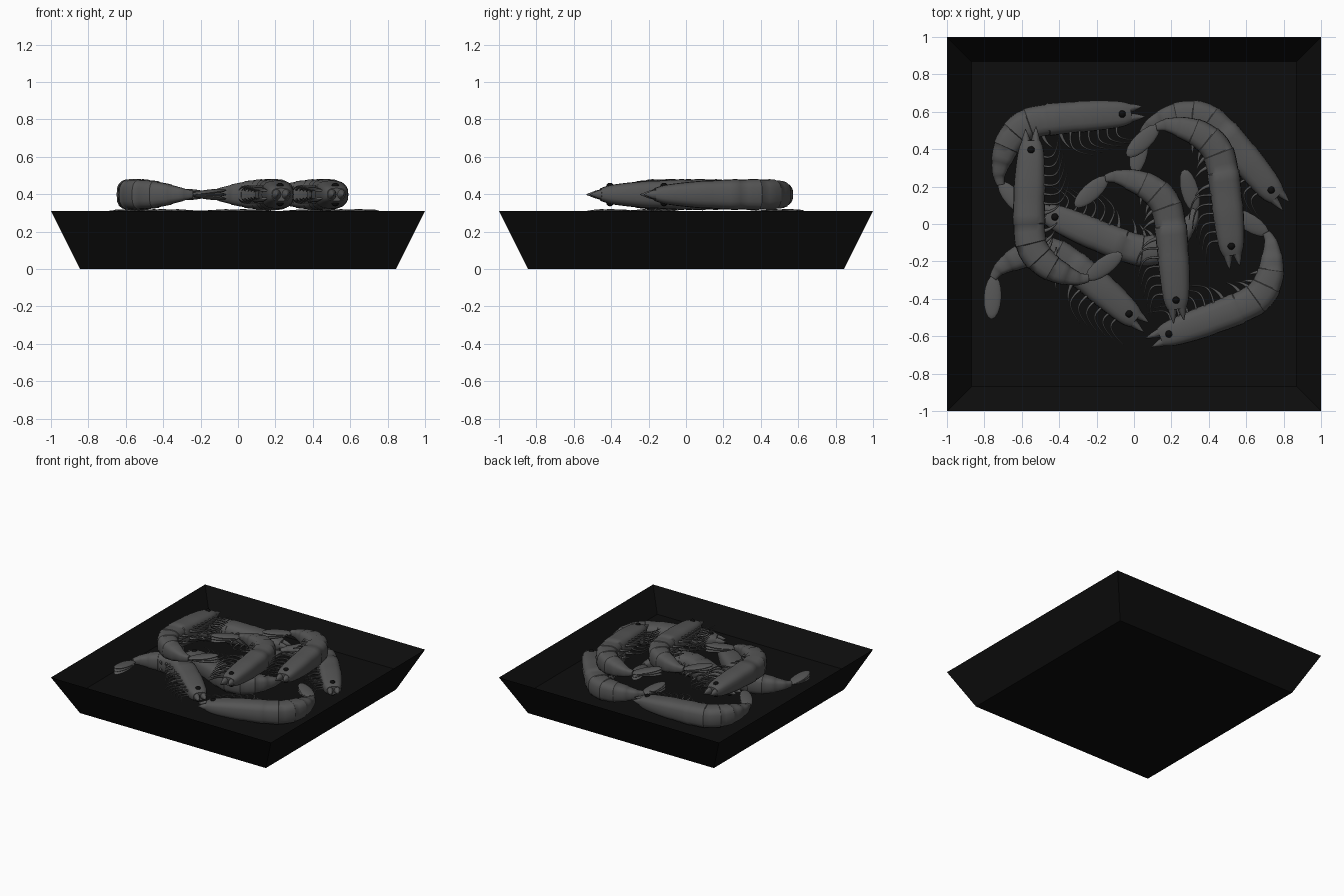
import bpy, bmesh, math
from mathutils import Matrix, Vector

if "Cube" in bpy.data.objects:
    bpy.data.objects.remove(bpy.data.objects["Cube"])


def material(name, v):
    m = bpy.data.materials.new(name)
    m.diffuse_color = (v, v, v, 1)
    m.use_nodes = True
    m.node_tree.nodes["Principled BSDF"].inputs["Base Color"].default_value = m.diffuse_color
    return m


BLACK = material("black", 0.004)
SHELL = material("shell_grey", 0.09)


def make_object(name, data, mat=None):
    ob = bpy.data.objects.new(name, data)
    bpy.context.collection.objects.link(ob)
    if mat and not data.materials:
        data.materials.append(mat)
    return ob


def mesh_from(bm, name, mat, smooth=True):
    bmesh.ops.recalc_face_normals(bm, faces=bm.faces)
    for f in bm.faces:
        f.smooth = smooth
    if smooth:
        for e in bm.edges:
            if len(e.link_faces) == 2 and e.calc_face_angle(0) > math.radians(40):
                e.smooth = False
    me = bpy.data.meshes.new(name)
    bm.to_mesh(me)
    bm.free()
    me.materials.append(mat)
    return me


def bridge(bm, rings):
    for a, b in zip(rings, rings[1:]):
        n = len(a)
        for i in range(n):
            bm.faces.new((a[i], a[(i + 1) % n], b[(i + 1) % n], b[i]))
    bm.faces.new(rings[0])
    bm.faces.new(rings[-1])


# tray: flared square dish with a sharp rim
bm = bmesh.new()
rings = [[bm.verts.new((sx * h, sy * h, z)) for sx, sy in ((-1, -1), (1, -1), (1, 1), (-1, 1))]
         for h, z in ((0.845, 0), (1, 0.31), (0.87, 0.15))]
bridge(bm, rings)
make_object("tray", mesh_from(bm, "tray", BLACK, False))

# shrimp spine, eye at the origin: x, y, half width, half height
SPINE = [(0.0, 0.05, 0.05, 0.034), (0.0, 0.0, 0.068, 0.05), (-0.005, -0.10, 0.079, 0.064),
         (-0.01, -0.25, 0.086, 0.077), (-0.01, -0.42, 0.086, 0.082), (0.01, -0.53, 0.084, 0.082),
         (0.08, -0.612, 0.076, 0.077), (0.165, -0.66, 0.06, 0.06), (0.25, -0.688, 0.036, 0.036),
         (0.31, -0.685, 0.02, 0.02)]


def spline(t):
    i = min(int(t), len(SPINE) - 2)
    f = t - i
    p = [Vector(SPINE[max(0, min(len(SPINE) - 1, i + k))]) for k in (-1, 0, 1, 2)]
    return 0.5 * (2 * p[1] + (p[2] - p[0]) * f + (2 * p[0] - 5 * p[1] + 4 * p[2] - p[3]) * f ** 2
                  + (3 * p[1] - p[0] - 3 * p[2] + p[3]) * f ** 3)


def frame(t):
    s = spline(t)
    d = (spline(min(t + 0.05, 9)) - spline(max(t - 0.05, 0))).to_2d().normalized()
    return s, Vector((-d.y, d.x, 0))  # inner (belly) side


def body_mesh():
    bm = bmesh.new()
    rings = []
    # carapace smooth, then overlapping abdomen plates
    steps = [(i * 0.4, 1) for i in range(8)]
    for k in range(7):
        a = 3 + k * 0.857
        steps += [(a, 0.97), (a + 0.28, 0.985), (a + 0.56, 1.0), (a + 0.82, 1.02)]
    for t, grow in steps:
        s, side = frame(min(t, 9))
        ring = []
        for j in range(20):
            a = math.tau * j / 20
            c, q = math.cos(a), math.sin(a)
            u = math.copysign(abs(c) ** 0.68, c) * s[2] * grow
            w = math.copysign(abs(q) ** 0.68, q) * s[3] * grow
            ring.append(bm.verts.new(Vector((s[0], s[1], w)) + side * u))
        rings.append(ring)
    bridge(bm, rings)
    # forked snout: two flattened spikes
    for x0, tip in ((-0.026, (-0.030, 0.112)), (0.024, (0.026, 0.125))):
        rs = []
        for f, r in ((0, 1), (0.5, 0.62), (1, 0.06)):
            cx, cy = x0 + (tip[0] - x0) * f, 0.03 + (tip[1] - 0.03) * f
            rs.append([bm.verts.new((cx + 0.028 * r * math.cos(math.tau * j / 10), cy,
                                     0.034 * r * math.sin(math.tau * j / 10))) for j in range(10)])
        bridge(bm, rs)
    return mesh_from(bm, "shrimp_body", SHELL)


def ellipsoids(name, mat, items):
    bm = bmesh.new()
    for loc, size, rot in items:
        m = Matrix.Translation(loc) @ rot @ Matrix.Diagonal((*size, 1))
        bmesh.ops.create_uvsphere(bm, u_segments=16, v_segments=10, radius=1, matrix=m)
    return mesh_from(bm, name, mat)


# tail fan: overlapping flattened blades
FAN = Matrix.Rotation(math.radians(36), 4, 'Z')
fan = ellipsoids("tail_fan", SHELL,
                 [((0.39, -0.622, s * 0.012), (0.118, 0.047, 0.014),
                   FAN @ Matrix.Rotation(-s * math.radians(6), 4, 'Y')) for s in (-1, 0, 1)])
eyes = ellipsoids("eyes", BLACK, [((0, 0, s * 0.045), (0.02, 0.02, 0.018), Matrix()) for s in (-1, 1)])


def limb_curve():
    cu = bpy.data.curves.new("legs", 'CURVE')
    cu.dimensions = '3D'
    cu.bevel_depth = 0.009
    cu.bevel_resolution = 1
    cu.resolution_u = 5
    cu.use_fill_caps = True

    def limb(points, r):
        sp = cu.splines.new('NURBS')
        sp.points.add(len(points) - 1)
        sp.use_endpoint_u = True
        sp.order_u = 3
        for i, (p, q) in enumerate(zip(points, sp.points)):
            q.co = (*p, 1)
            q.radius = r * (1 - 0.7 * i / (len(points) - 1))

    for s in (-1, 1):
        # walking legs sweep forward from the chest
        for k in range(6):
            y, l = -0.03 - 0.05 * k, 0.8 + 0.06 * k
            z = s * (0.02 + 0.004 * k)
            limb([(0.05, y, z), (0.10 * l + 0.02, y - 0.02, z * 1.2),
                  (0.15 * l + 0.02, y + 0.03, z), (0.185 * l, y + 0.11, z * 0.6)], 0.85)
        # short paddles under the abdomen
        for k in range(5):
            c, side = frame(3.5 + 0.65 * k)
            b = Vector((c[0], c[1], s * 0.03)) + side * c[2] * 0.8
            l = 0.095 - 0.012 * k
            fwd = Vector((side.y, -side.x, 0)) * -1
            limb([b, b + side * l * 0.6 + fwd * 0.005, b + side * l + fwd * l * 0.5], 1.3)
    return cu


body, legs = body_mesh(), limb_curve()

# eye position, turn in degrees, layer height
LOW, HIGH = 0.237, 0.398
PLACES = [(-0.55, 0.396, 0, HIGH), (0.225, -0.406, 186, HIGH), (0.52, -0.118, 188, HIGH),
          (-0.064, 0.588, 276, LOW), (-0.027, -0.48, 231, LOW), (0.187, -0.588, 112, LOW),
          (0.733, 0.182, 222, LOW), (-0.422, 0.037, 69, LOW)]
for n, (x, y, a, z) in enumerate(PLACES, 1):
    place = Matrix.Translation((x, y, z)) @ Matrix.Rotation(math.radians(a), 4, 'Z')
    for name, data, mat in (("shrimp_body", body, SHELL), ("tail_fan", fan, SHELL),
                            ("eyes", eyes, BLACK), ("legs", legs, SHELL)):
        make_object(f"{name}_{n}", data, mat).matrix_world = place
